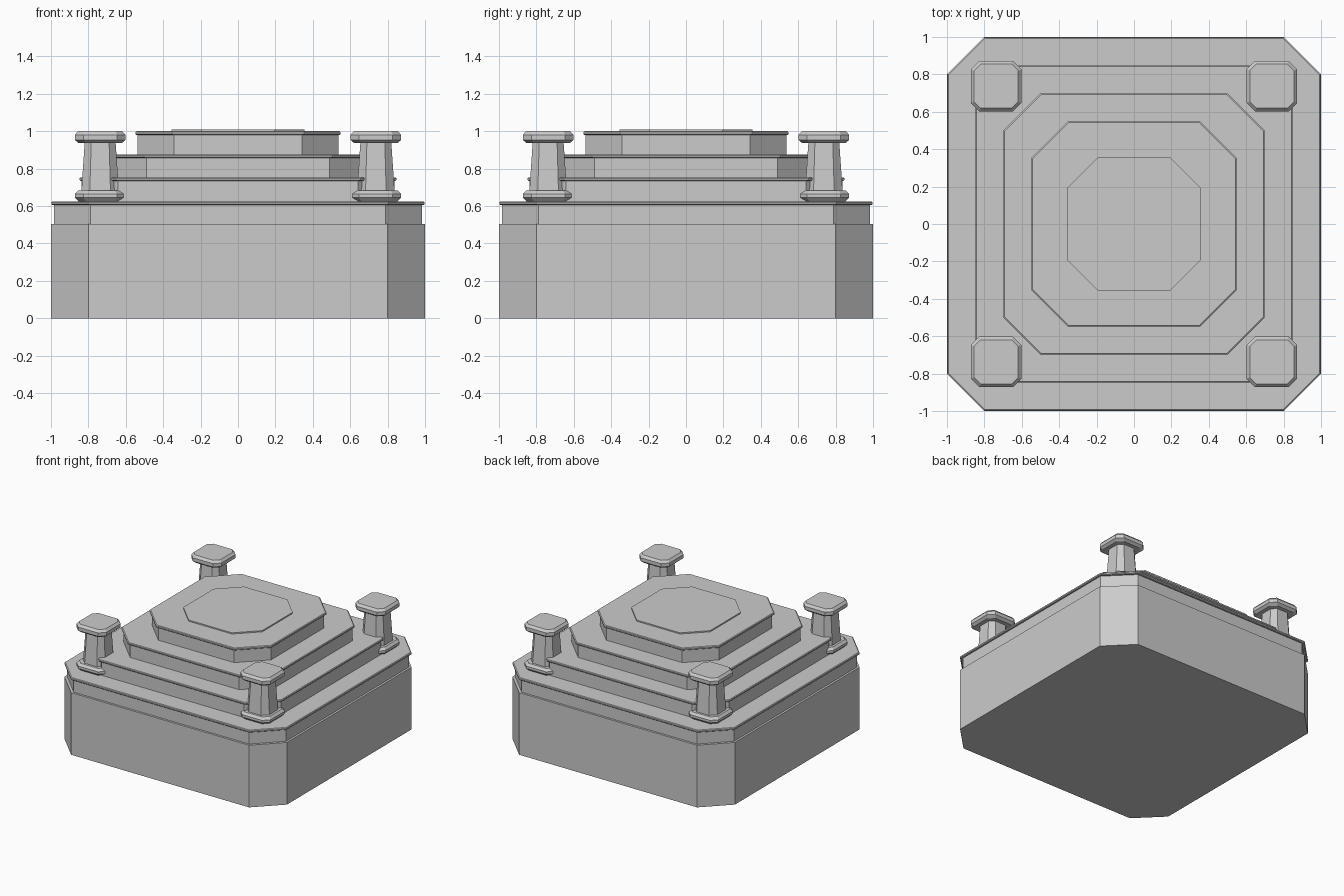
import bpy, bmesh

if "Cube" in bpy.data.objects:
    bpy.data.objects.remove(bpy.data.objects["Cube"])

stone = bpy.data.materials.new("grey_stone")
stone.diffuse_color = (0.6, 0.6, 0.6, 1)
stone.use_nodes = True
stone.node_tree.nodes["Principled BSDF"].inputs["Base Color"].default_value = stone.diffuse_color


def octagon_loft(name, sections, centre=(0, 0)):
    """Closed solid through chamfered squares given as (half width, chamfer, z)."""
    bm = bmesh.new()
    rings = []
    for h, c, z in sections:
        f = h - c
        outline = [(f, -h), (h, -f), (h, f), (f, h), (-f, h), (-h, f), (-h, -f), (-f, -h)]
        rings.append([bm.verts.new((centre[0] + x, centre[1] + y, z)) for x, y in outline])
    for a, b in zip(rings, rings[1:]):
        for i in range(8):
            j = (i + 1) % 8
            bm.faces.new((a[i], a[j], b[j], b[i]))
    bm.faces.new(rings[0][::-1])
    bm.faces.new(rings[-1])
    mesh = bpy.data.meshes.new(name)
    bm.to_mesh(mesh)
    bm.free()
    mesh.materials.append(stone)
    obj = bpy.data.objects.new(name, mesh)
    bpy.context.collection.objects.link(obj)
    return obj


def tier(name, half, z0, z1, z2, inset):
    """Recessed wall from z0 to z1 with a thin, soft-edged lip up to z2."""
    c, e = 0.195, 0.005
    w = half - inset
    octagon_loft(name, [
        (w, c, z0), (w, c, z1), (half - e, c, z1), (half, c, z1 + e),
        (half, c, z2 - e), (half - e, c, z2)])


# Foundation block
octagon_loft("foundation", [(1.0, 0.2, 0.0), (1.0, 0.2, 0.505)])

# Stepped tiers
tier("lower_tier", 0.998, 0.505, 0.605, 0.625, 0.015)
tier("second_tier", 0.848, 0.625, 0.735, 0.753, 0.012)
tier("third_tier", 0.697, 0.753, 0.858, 0.876, 0.012)
tier("upper_tier", 0.548, 0.876, 0.98, 1.0, 0.012)

# Raised plate on the summit
octagon_loft("summit_plate", [(0.355, 0.16, 1.0), (0.355, 0.16, 1.01)])

# Corner posts: flared foot, tapering shaft, bevelled cap
post_profile = [
    (0.115, 0.04, 0.625), (0.135, 0.045, 0.645), (0.135, 0.045, 0.665),
    (0.118, 0.04, 0.683), (0.100, 0.045, 0.683),
    (0.083, 0.035, 0.936), (0.115, 0.04, 0.936), (0.135, 0.045, 0.953),
    (0.135, 0.045, 0.981), (0.118, 0.035, 1.0)]
for x_side, x in (("left", -0.737), ("right", 0.737)):
    for y_side, y in (("front", -0.737), ("back", 0.737)):
        octagon_loft(f"{y_side}_{x_side}_post", post_profile, (x, y))
